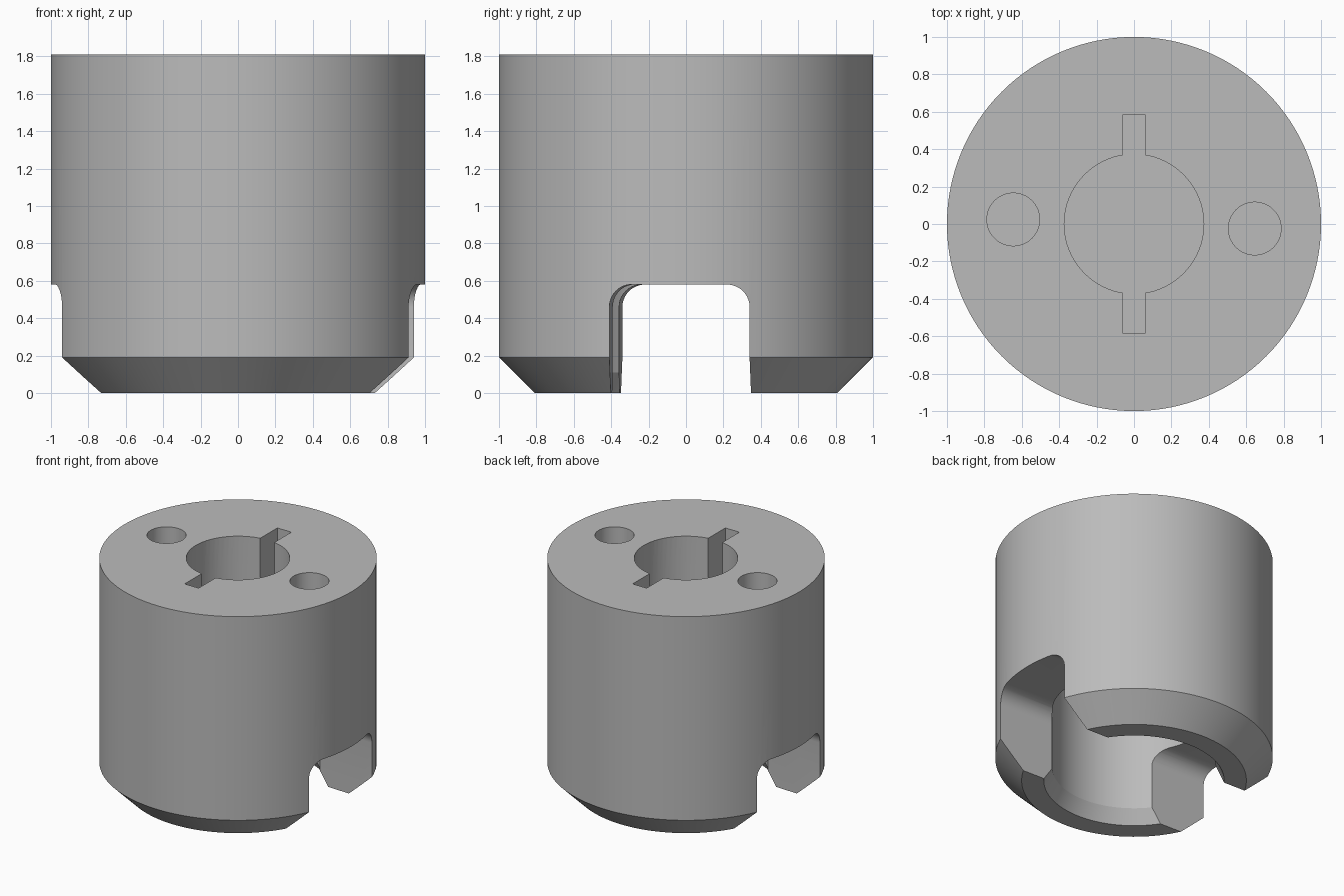
import bpy, bmesh, math
from mathutils import Matrix

old = bpy.data.objects.get("Cube")
if old:
    bpy.data.objects.remove(old, do_unlink=True)

HEIGHT = 1.81
TWIST = math.radians(-2.15)   # slot and pin holes sit slightly off the x axis
SIDES = 128

steel = bpy.data.materials.new("grey steel")
steel.use_nodes = True
grey = (0.5, 0.5, 0.5, 1)
steel.diffuse_color = grey
steel.node_tree.nodes["Principled BSDF"].inputs["Base Color"].default_value = grey


def finish(name, bm):
    bmesh.ops.recalc_face_normals(bm, faces=bm.faces)
    mesh = bpy.data.meshes.new(name)
    bm.to_mesh(mesh)
    bm.free()
    mesh.materials.append(steel)
    obj = bpy.data.objects.new(name, mesh)
    bpy.context.collection.objects.link(obj)
    return obj


def lathe(name, profile):
    bm = bmesh.new()
    verts = [bm.verts.new((r, 0, z)) for r, z in profile]
    edges = [bm.edges.new(pair) for pair in zip(verts, verts[1:])]
    bmesh.ops.spin(bm, geom=verts + edges, cent=(0, 0, 0), axis=(0, 0, 1),
                   angle=math.tau, steps=SIDES, use_duplicate=False)
    bmesh.ops.remove_doubles(bm, verts=bm.verts, dist=1e-5)
    return finish(name, bm)


def drill(name, radius, floor, x=0, y=0):
    bm = bmesh.new()
    top = HEIGHT + 0.1
    bmesh.ops.create_cone(bm, cap_ends=True, segments=64, radius1=radius,
                          radius2=radius, depth=top - floor,
                          matrix=Matrix.Translation((x, y, (top + floor) / 2)))
    return finish(name, bm)


def block(name, size, z):
    bm = bmesh.new()
    bmesh.ops.create_cube(bm, size=1, matrix=Matrix.Translation((0, 0, z)) @ Matrix.Diagonal((*size, 1)))
    return bm


# Body: chamfered outside, blind bore with a chamfered mouth underneath
body = lathe("collar_body", [(0, 1.05), (0.59, 1.05), (0.59, 0.11), (0.65, 0),
                             (0.81, 0), (1, 0.19), (1, HEIGHT), (0, HEIGHT)])

# Cross slot with rounded upper corners
bm = block("slot_cutter", (2.4, 0.75, 0.78), 0.19)
upper = [e for e in bm.edges
         if all(v.co.z > 0.5 for v in e.verts)
         and abs(e.verts[0].co.x - e.verts[1].co.x) > 1]
bmesh.ops.bevel(bm, geom=upper, offset=0.12, segments=10, profile=0.5, affect='EDGES')
bmesh.ops.rotate(bm, verts=bm.verts, cent=(0, 0, 0), matrix=Matrix.Rotation(TWIST, 3, 'Z'))
cutters = [finish("slot_cutter", bm)]

# Blind centre hole with two keyways
FLOOR = 1.25
cutters.append(drill("centre_hole_cutter", 0.373, FLOOR))
cutters.append(finish("keyway_cutter", block("keyway_cutter", (0.124, 1.165, 0.8), FLOOR + 0.4)))

# Pin holes
for side, label in ((1, "left"), (-1, "right")):
    cutters.append(drill(label + "_pin_hole_cutter", 0.141, 1.4,
                         side * 0.646 * math.cos(TWIST), side * 0.646 * math.sin(TWIST)))

for cutter in cutters:
    cut = body.modifiers.new(cutter.name, 'BOOLEAN')
    cut.operation = 'DIFFERENCE'
    cut.solver = 'EXACT'
    cut.object = cutter

# Apply the cuts and discard the cutters
bpy.ops.object.select_all(action='DESELECT')
body.select_set(True)
bpy.context.view_layer.objects.active = body
for cutter in cutters:
    bpy.ops.object.modifier_apply(modifier=cutter.name)
for cutter in cutters:
    bpy.data.objects.remove(cutter, do_unlink=True)
bpy.ops.object.shade_smooth_by_angle(angle=math.radians(25))
